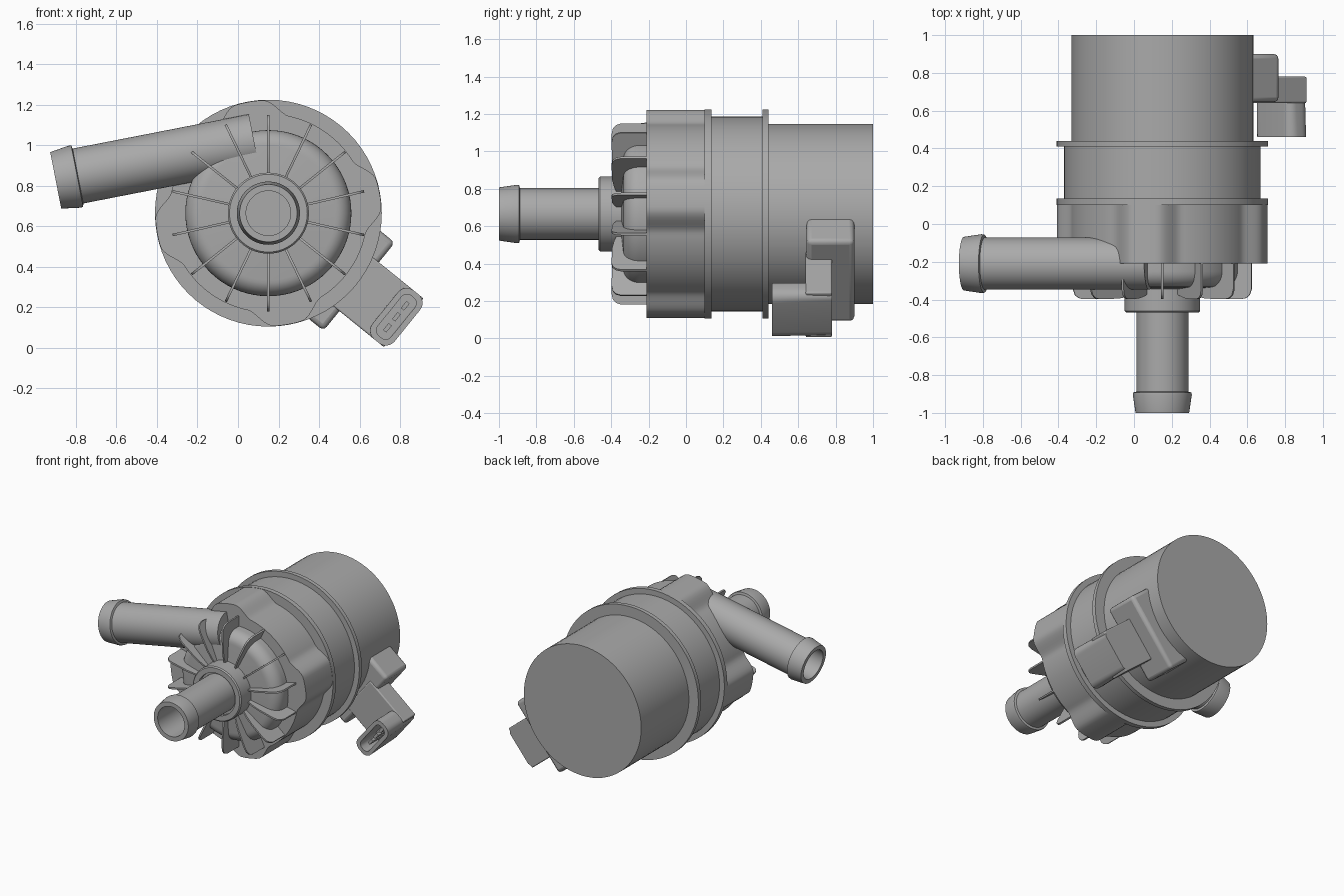
import bpy, bmesh
from math import pi, radians, degrees, cos, sin
from mathutils import Vector, Matrix

cube = bpy.data.objects.get("Cube")
if cube:
    bpy.data.objects.remove(cube, do_unlink=True)

AXIS = Vector((0.15, 0, 0.665))     # pump axis runs along y
PLUG_TURN = Matrix.Rotation(radians(39), 4, 'Y')

grey = bpy.data.materials.new("plain grey")
grey.use_nodes = True
colour = (0.4, 0.4, 0.4, 1)
grey.diffuse_color = colour
grey.node_tree.nodes["Principled BSDF"].inputs["Base Color"].default_value = colour


def finish(name, bm, matrix=None, bevel=0):
    bmesh.ops.remove_doubles(bm, verts=bm.verts, dist=0.0001)
    bmesh.ops.recalc_face_normals(bm, faces=bm.faces)
    mesh = bpy.data.meshes.new(name)
    bm.to_mesh(mesh)
    bm.free()
    obj = bpy.data.objects.new(name, mesh)
    bpy.context.collection.objects.link(obj)
    obj.matrix_world = matrix or Matrix.Translation(AXIS)
    mesh.materials.append(grey)
    bpy.ops.object.select_all(action='DESELECT')
    obj.select_set(True)
    bpy.context.view_layer.objects.active = obj
    bpy.ops.object.shade_smooth_by_angle(angle=radians(32))
    if bevel:
        mod = obj.modifiers.new("rounding", 'BEVEL')
        mod.width, mod.segments = bevel, 3
    return obj


def lathe(name, profile, matrix=None):
    """Turn (radius, y) points around the y axis."""
    bm = bmesh.new()
    verts = [bm.verts.new((r, y, 0)) for r, y in profile]
    edges = [bm.edges.new(pair) for pair in zip(verts, verts[1:])]
    bmesh.ops.spin(bm, geom=verts + edges, cent=(0, 0, 0), axis=(0, 1, 0),
                   angle=2 * pi, steps=72, use_duplicate=False)
    return finish(name, bm, matrix)


def loft(name, sections, matrix=None):
    """Join (outline, y) sections and cap both ends."""
    bm = bmesh.new()
    loops = [[bm.verts.new((x, y, z)) for x, z in pts] for pts, y in sections]
    n = len(loops[0])
    for a, b in zip(loops, loops[1:]):
        for i in range(n):
            j = (i + 1) % n
            bm.faces.new((a[i], a[j], b[j], b[i]))
    bm.faces.new(loops[0])
    bm.faces.new(loops[-1])
    return finish(name, bm, matrix)


def box(name, low, high, matrix, bevel=0):
    bm = bmesh.new()
    low, high = Vector(low), Vector(high)
    bmesh.ops.create_cube(bm, size=1)
    for v in bm.verts:
        v.co = (low + high) / 2 + v.co * (high - low)
    return finish(name, bm, matrix, bevel)


def rounded_rect(cx, hx, hz, radius):
    pts = []
    for k, (sx, sz) in enumerate(((1, 1), (-1, 1), (-1, -1), (1, -1))):
        for i in range(7):
            a = (k + i / 6) * pi / 2
            pts.append((cx + sx * (hx - radius) + radius * cos(a),
                        sz * (hz - radius) + radius * sin(a)))
    return pts


# Motor can with its two flanges
lathe("motor_body", [(0, 1), (0.482, 1), (0.482, 0.44), (0.56, 0.44), (0.56, 0.41),
                     (0.52, 0.41), (0.52, 0.135), (0.56, 0.135), (0.56, 0.1), (0, 0.1)])


# Pump housing with four bolt lobes
def lobe_radius(a):
    off = abs((degrees(a) - 10 + 45) % 90 - 45)
    t = min(1, max(0, (22 - off) / 15))
    return 0.49 + 0.068 * t * t * (3 - 2 * t)


outline = []
for i in range(180):
    a = 2 * pi * i / 180
    r = lobe_radius(a)
    outline.append((r * cos(a), r * sin(a)))
loft("pump_housing", [(outline, 0.11), (outline, -0.21)])

# Rounded front cover and collar
dome = [(0.41, -0.2), (0.41, -0.25)]
for i in range(1, 9):
    a = i / 8 * pi / 2
    dome.append((0.33 + 0.08 * cos(a), -0.25 - 0.085 * sin(a)))
lathe("front_cover", [(0, -0.2)] + dome + [(0.2, -0.345), (0.2, -0.46),
                                          (0.192, -0.468), (0.155, -0.468),
                                          (0.155, -0.44), (0, -0.44)])

# Radial cooling fins
fin = [(0.17, -0.2), (0.485, -0.2), (0.485, -0.345), (0.475, -0.375), (0.455, -0.392),
       (0.425, -0.398), (0.3, -0.395), (0.24, -0.385), (0.17, -0.365)]
bm = bmesh.new()
for k in range(14):
    turn = Matrix.Rotation(2 * pi * k / 14 - pi / 2, 3, 'Y')
    sides = [[bm.verts.new(turn @ Vector((r, y, s))) for r, y in fin]
             for s in (-0.006, 0.006)]
    for side in sides:
        bm.faces.new(side)
    for i in range(len(fin)):
        j = (i + 1) % len(fin)
        bm.faces.new((sides[0][i], sides[0][j], sides[1][j], sides[1][i]))
finish("cooling_fins", bm)


# Barbed hose pipes, open at local y = 0
def pipe(name, length, depth, matrix):
    lathe(name, [(0, depth), (0.11, depth), (0.11, 0), (0.142, 0), (0.156, 0.095),
                 (0.154, 0.108), (0.138, 0.112), (0.138, length), (0, length)], matrix)


pipe("inlet_pipe", 0.6, 0.5, Matrix.Translation(AXIS + Vector((0, -1, 0))))
start, end = Vector((-0.9, -0.21, 0.827)), Vector((0.08, -0.21, 1.018))
aim = Vector((0, 1, 0)).rotation_difference(end - start).to_matrix().to_4x4()
pipe("outlet_pipe", (end - start).length, 0.7, Matrix.Translation(start) @ aim)

# Electrical connector, built pointing along +x and then turned downwards
place = Matrix.Translation(AXIS) @ PLUG_TURN
box("connector_pad", (0.36, 0.645, -0.28), (0.577, 0.9, 0.28), place, 0.025)
box("connector_arm", (0.5, 0.64, -0.155), (0.86, 0.78, 0.155), place, 0.008)
loft("connector_plug", [
    (rounded_rect(0.805, 0.064, 0.148, 0.04), 0.78),
    (rounded_rect(0.813, 0.07, 0.155, 0.055), 0.46),
    (rounded_rect(0.813, 0.042, 0.127, 0.035), 0.46),
    (rounded_rect(0.813, 0.042, 0.127, 0.035), 0.66)], place)
for side, w in (("right", -0.07), ("middle", 0), ("left", 0.07)):
    box("connector_pin_" + side, (0.803, 0.5, w - 0.022), (0.823, 0.67, w + 0.022), place)
